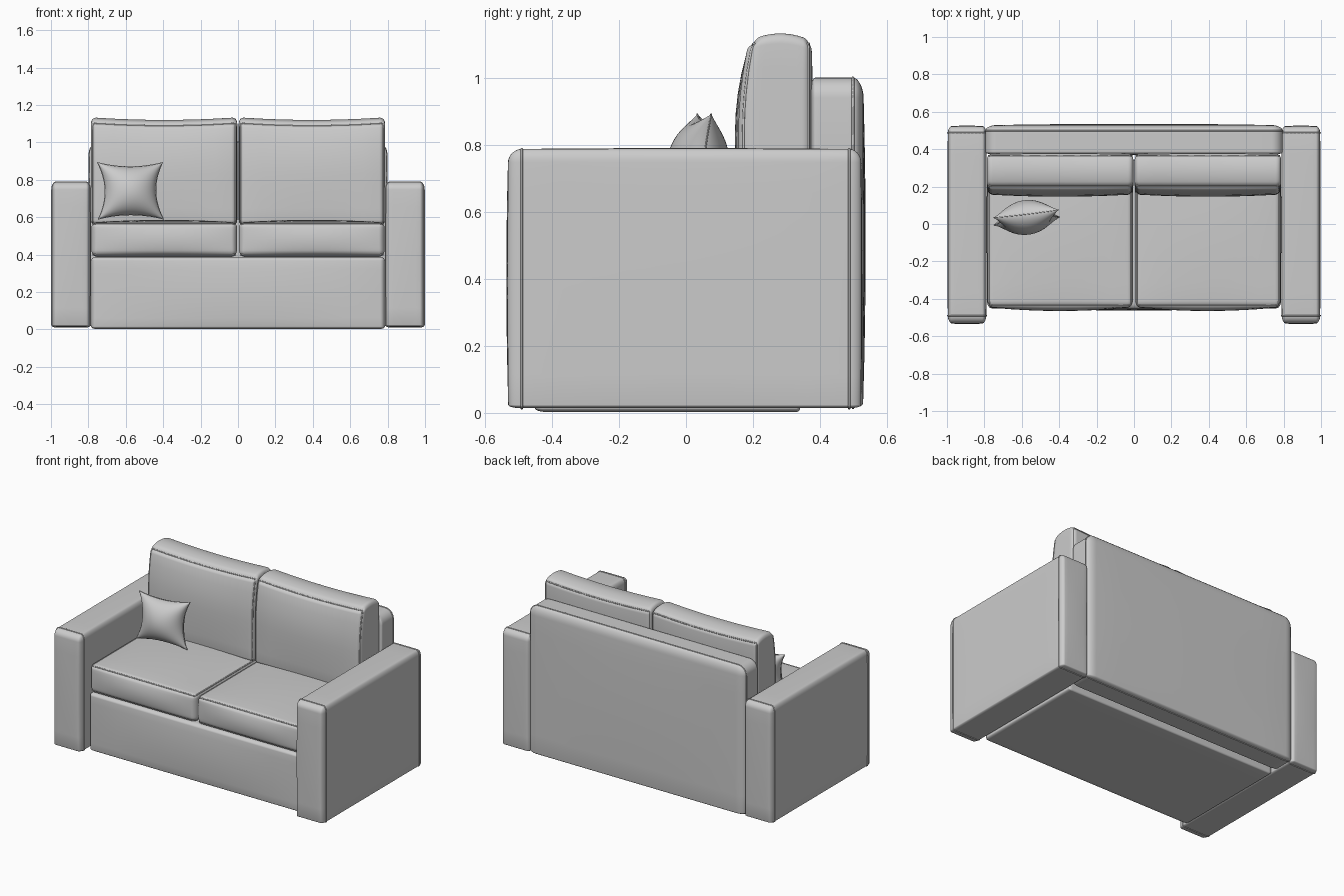
import bpy, bmesh, math
from mathutils import Matrix, Vector

if "Cube" in bpy.data.objects:
    bpy.data.objects.remove(bpy.data.objects["Cube"])

def link(name, data):
    ob = bpy.data.objects.new(name, data)
    bpy.context.collection.objects.link(ob)
    return ob

def seam(name, pts, radius=0.004):
    """Closed piping tube through the given points."""
    cu = bpy.data.curves.new(name, 'CURVE')
    cu.dimensions = '3D'
    cu.bevel_depth, cu.bevel_resolution = radius, 1
    sp = cu.splines.new('POLY')
    sp.points.add(len(pts) - 1)
    for p, co in zip(sp.points, pts):
        p.co = (*co, 1)
    sp.use_cyclic_u = True
    link(name, cu)

def padded(name, lo, hi, rlo, rhi, plo=(0, 0, 0), phi=(0, 0, 0), seams=(), warp=None):
    """Rounded box with radii and puff per side.
    seams: (axis, side, inset) rings, at the box edge or where rounding ends."""
    lo, hi = Vector(lo), Vector(hi)
    mid, half = (lo + hi) / 2, (hi - lo) / 2
    bm = bmesh.new()
    bmesh.ops.create_cube(bm, size=2)
    for v in bm.verts:
        v.co = Vector([mid[a] + v.co[a] * half[a] for a in range(3)])
    # cuts: even angles inside the roundings, even spacing between them
    for a in range(3):
        s, e = lo[a] + rlo[a], hi[a] - rhi[a]
        cuts = [s + (e - s) * k / 8 for k in range(9)]
        for k in (1, 2, 3):
            t = math.tan(math.pi / 4 * k / 4)
            cuts += [s - rlo[a] * t, e + rhi[a] * t]
        no = Vector([float(a == i) for i in range(3)])
        for c in cuts:
            bmesh.ops.bisect_plane(bm, geom=bm.verts[:] + bm.edges[:] + bm.faces[:],
                                   plane_co=no * c, plane_no=no, dist=1e-6)
    orig = {v: v.co.copy() for v in bm.verts}
    for v, o in orig.items():
        inner, n, r = Vector(), Vector(), Vector()
        for a in range(3):
            inner[a] = min(max(o[a], lo[a] + rlo[a]), hi[a] - rhi[a])
            r[a] = rlo[a] if o[a] < mid[a] else rhi[a]
            n[a] = (o[a] - inner[a]) / r[a]
        n.normalize()
        u = [(o[a] - mid[a]) / half[a] for a in range(3)]
        for a in range(3):
            b, c = (a + 1) % 3, (a + 2) % 3
            amt = plo[a] if u[a] < 0 else phi[a]
            v.co[a] = (inner[a] + n[a] * r[a]
                       + u[a] * amt * (1 - u[b] ** 2) * (1 - u[c] ** 2))
        if warp:
            v.co += Vector(warp(u))
    for i, (a, side, inset) in enumerate(seams):
        b, c = (a + 1) % 3, (a + 2) % 3
        level = lo[a] + inset * rlo[a] if side < 0 else hi[a] - inset * rhi[a]
        rim = [v for v, o in orig.items() if abs(o[a] - level) < 1e-4 and any(
            min(abs(o[k] - lo[k]), abs(o[k] - hi[k])) < 1e-4 for k in (b, c))]
        rim.sort(key=lambda v: math.atan2(orig[v][c] - mid[c], orig[v][b] - mid[b]))
        seam(f"{name}_seam_{i + 1}", [v.co.copy() for v in rim])
    finish(name, bm)

def finish(name, bm, matrix=Matrix()):
    bmesh.ops.recalc_face_normals(bm, faces=bm.faces)
    for f in bm.faces:
        f.smooth = True
    me = bpy.data.meshes.new(name)
    bm.to_mesh(me)
    bm.free()
    ob = link(name, me)
    ob.matrix_world = matrix
    return ob

# base under the seat
padded("base", (-0.785, -0.45, 0.003), (0.785, 0.34, 0.388),
       (0.025, 0.03, 0.012), (0.025, 0.01, 0.02), plo=(0, 0.012, 0))

# back panel
padded("back_panel", (-0.795, 0.37, 0.015), (0.795, 0.528, 1.0),
       (0.06, 0.015, 0.015), (0.06, 0.03, 0.06), phi=(0, 0.008, 0),
       seams=[(1, 1, 1)])

def back_shape(u):
    """Lean the upper front back, crown the top, and dip its middle."""
    x, y, z = u
    up = max(0, z)
    return (0, 0.03 * up ** 2 * (1 - y) / 2,
            up * (0.022 * (1 - y * y) - 0.014 * (1 - x * x)))

for s, side in ((-1, "left"), (1, "right")):
    def span(a, b):
        return min(s * a, s * b), max(s * a, s * b)

    # arm
    x0, x1 = span(0.79, 0.995)
    padded(f"{side}_arm", (x0, -0.53, 0.014), (x1, 0.522, 0.787),
           (0.022, 0.04, 0.01), (0.022, 0.035, 0.04),
           plo=(0.003, 0.006, 0), phi=(0.003, 0.004, 0.003),
           seams=[(1, -1, 1), (1, 1, 1)])
    # seat cushion
    x0, x1 = span(0.006, 0.783)
    padded(f"{side}_seat_cushion", (x0, -0.445, 0.388), (x1, 0.365, 0.572),
           (0.03, 0.035, 0.035), (0.03, 0.035, 0.025),
           plo=(0, 0.02, 0), phi=(0, 0, 0.014),
           seams=[(2, 1, 0), (2, -1, 0)])
    # back cushion
    x0, x1 = span(0.004, 0.786)
    padded(f"{side}_back_cushion", (x0, 0.158, 0.555), (x1, 0.375, 1.112),
           (0.03, 0.045, 0.03), (0.03, 0.03, 0.03),
           plo=(0, 0.012, 0), phi=(0, 0.004, 0),
           seams=[(1, -1, 0), (1, 1, 0)], warp=back_shape)

# throw pillow: two domed sheets with pulled-out corners, welded at the rim
bm = bmesh.new()
for sgn in (-1, 1):
    made = bmesh.ops.create_grid(bm, x_segments=28, y_segments=28, size=1)
    for v in made["verts"]:
        u, w = (math.sin(math.pi / 2 * t) for t in v.co.xy)
        dome = max(0, (1 - u * u) * (1 - w * w)) ** 0.55
        v.co = (0.175 * u * (1 - 0.22 * (1 - w * w)), sgn * 0.092 * dome,
                0.152 * w * (1 - 0.15 * (1 - u * u)))
bmesh.ops.remove_doubles(bm, verts=bm.verts, dist=1e-5)
rim = [v.co.copy() for v in bm.verts if abs(v.co.y) < 1e-5]
rim.sort(key=lambda p: math.atan2(p.z, p.x))
pose = (Matrix.Translation((-0.575, 0.035, 0.741))
        @ Matrix.Rotation(0.12, 4, 'Z') @ Matrix.Rotation(-0.13, 4, 'X'))
finish("throw_pillow", bm, pose)
seam("throw_pillow_seam", [pose @ p for p in rim], 0.0025)
